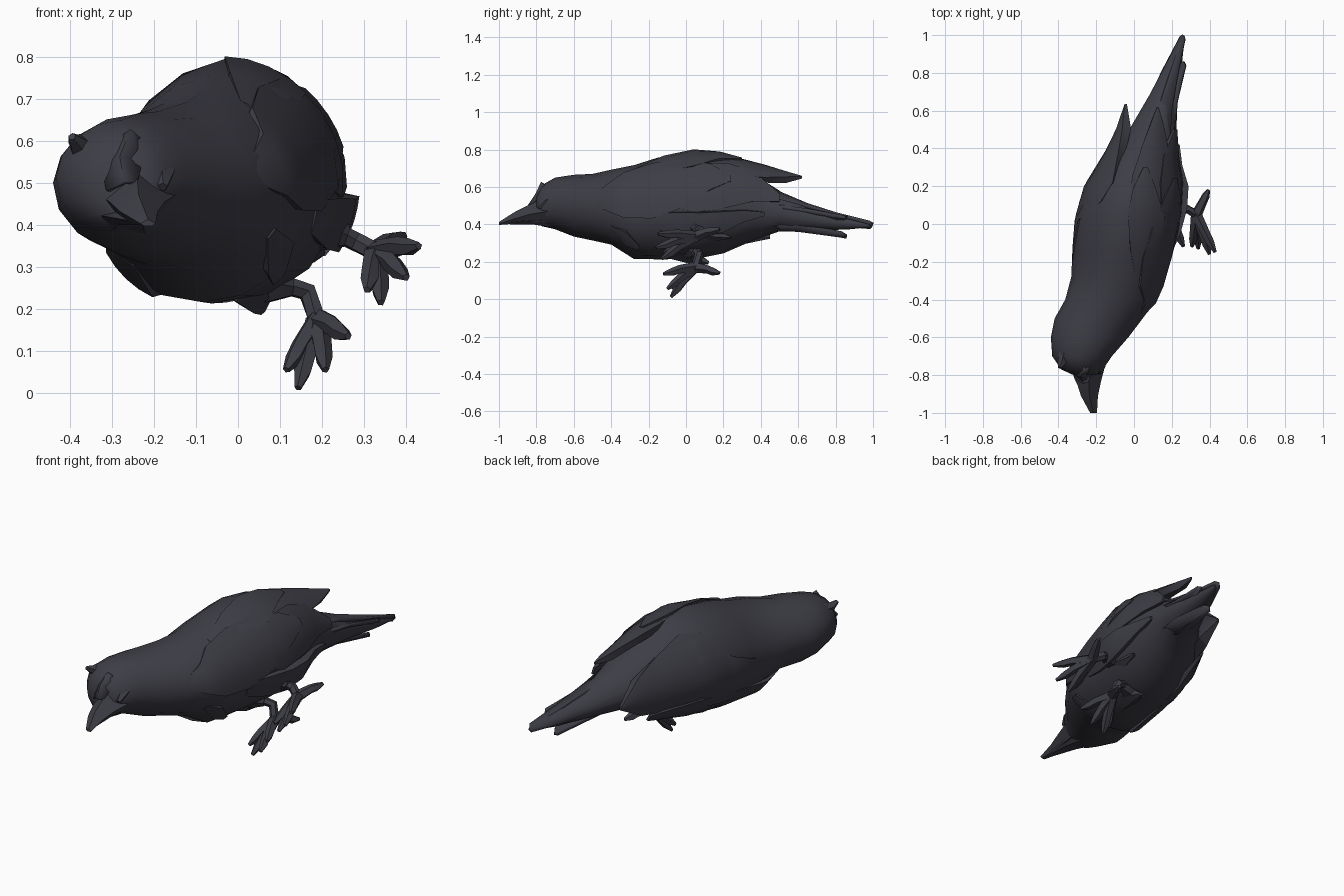
import bpy, bmesh, math
from mathutils import Vector

plumage = bpy.data.materials.new("charcoal plumage")
plumage.diffuse_color = (0.047, 0.047, 0.061, 1)


def finish(name, bm, angle=35):
    bmesh.ops.recalc_face_normals(bm, faces=bm.faces)
    mesh = bpy.data.meshes.new(name)
    bm.to_mesh(mesh)
    bm.free()
    mesh.materials.append(plumage)
    ob = bpy.data.objects.new(name, mesh)
    bpy.context.collection.objects.link(ob)
    bpy.ops.object.select_all(action='DESELECT')
    ob.select_set(True)
    bpy.context.view_layer.objects.active = ob
    bpy.ops.object.shade_smooth_by_angle(angle=math.radians(angle))
    return ob


def bridge(name, rings, angle=35):
    """Skin a list of closed point rings and cap both ends."""
    bm = bmesh.new()
    vs = [[bm.verts.new(p) for p in r] for r in rings]
    n = len(vs[0])
    for a, b in zip(vs, vs[1:]):
        for i in range(n):
            bm.faces.new((a[i], a[(i + 1) % n], b[(i + 1) % n], b[i]))
    bm.faces.new(vs[0])
    bm.faces.new(vs[-1])
    return finish(name, bm, angle)


def tube(name, stations, n=5, angle=30):
    """Tapered limb through (x, y, z, radius) stations."""
    pts = [Vector(s[:3]) for s in stations]
    rings = []
    for i, p in enumerate(pts):
        d = (pts[min(i + 1, len(pts) - 1)] - pts[max(i - 1, 0)]).normalized()
        u = d.cross(Vector((0.3, 0.2, 1))).normalized()
        v = d.cross(u)
        rings.append([p + stations[i][3] * (u * math.cos(t) + v * math.sin(t))
                      for t in (2 * math.pi * k / n for k in range(n))])
    return bridge(name, rings, angle)


def oval(y, cx, cz, rx, rz, deg, lift=0.0):
    """Section point: flatter on the upper far side, fuller below."""
    t = math.radians(deg)
    c, s = math.cos(t), math.sin(t)
    e = 2.1 if s <= 0 else 1.9 if c > 0 else 1.9 - 0.25 * min(1, max(0, (y + 0.5) / 0.3))
    f = (abs(c) ** e + abs(s) ** e) ** (-1 / e)
    return Vector((cx + (rx + lift) * c * f, y, cz + (rz + lift) * s * f))


# Body, neck, head and rump: y, centre x, centre z, half width, half height
body = [(-0.80, -0.26, 0.48, 0.06, 0.07), (-0.77, -0.275, 0.50, 0.11, 0.11),
        (-0.70, -0.275, 0.512, 0.158, 0.138), (-0.60, -0.235, 0.50, 0.205, 0.165),
        (-0.50, -0.187, 0.492, 0.233, 0.178), (-0.40, -0.122, 0.492, 0.242, 0.20),
        (-0.28, -0.085, 0.466, 0.247, 0.25), (-0.15, -0.063, 0.485, 0.262, 0.272),
        (0.05, -0.03, 0.505, 0.278, 0.29), (0.20, -0.005, 0.51, 0.26, 0.265),
        (0.35, 0.03, 0.495, 0.20, 0.185), (0.50, 0.10, 0.470, 0.125, 0.107),
        (0.68, 0.155, 0.435, 0.075, 0.066), (0.86, 0.215, 0.408, 0.04, 0.036),
        (0.98, 0.258, 0.395, 0.01, 0.01)]
bridge("body", [[oval(*r, k * 22.5) for k in range(16)] for r in body], 40)

# Wing envelope follows the body, then stays full toward the wing tips
envelope = body[:10] + [(0.35, 0.03, 0.50, 0.20, 0.235), (0.50, 0.07, 0.47, 0.165, 0.22),
                        (0.64, 0.10, 0.45, 0.14, 0.21)]


def surf(y, deg, lift):
    for a, b in zip(envelope, envelope[1:]):
        if y <= b[0]:
            t = (y - a[0]) / (b[0] - a[0])
            m = [p + (q - p) * t for p, q in zip(a, b)]
            return oval(y, m[1], m[2], m[3], m[4], deg, lift)


def wrap(name, stations, cols=5, depth=0.04):
    """Closed shell wrapped on the envelope: (y, start angle, end angle, lift)."""
    rings = []
    for y, a0, a1, lift in stations:
        d = 0.012 if y == stations[-1][0] else depth
        angs = [a0 + (a1 - a0) * k / (cols - 1) for k in range(cols)]
        rings.append([surf(y, a, lift) for a in angs] +
                     [surf(y, a, lift - d) for a in reversed(angs)])
    return bridge(name, rings, 28)


# Near wing: overlapping feather layers
wrap("near_wing_flank_feathers", [(-0.18, -22, -5, 0.0), (-0.04, -30, -6, 0.024),
     (0.08, -32, -8, 0.034), (0.2, -30, -8, 0.036), (0.31, -20, -6, 0.02), (0.42, -10, -5, 0.01)])
wrap("near_wing_secondaries", [(-0.15, 5, 40, 0.0), (0.05, -8, 50, 0.004),
     (0.22, -4, 56, 0.008), (0.36, 6, 52, 0.01), (0.50, 14, 26, 0.0)])
wrap("near_wing_coverts", [(-0.49, 2, 22, -0.005), (-0.42, -6, 38, 0.012),
     (-0.33, -10, 58, 0.014), (-0.18, -10, 64, 0.012), (-0.02, -2, 60, 0.008), (0.13, 16, 50, 0.012),
     (0.24, 28, 36, 0.014)])
wrap("near_wing_primaries", [(-0.1, 50, 75, 0.0), (0.08, 36, 90, 0.002),
     (0.25, 38, 94, 0.004), (0.42, 46, 91, 0.006), (0.53, 60, 86, 0.003), (0.62, 76, 79, 0.0)])
wrap("near_wing_shoulder_feathers", [(-0.28, 55, 68, 0.0), (-0.12, 44, 82, 0.008),
     (0.04, 46, 90, 0.008), (0.18, 62, 90, 0.012), (0.3, 76, 82, 0.012)])

# Far wing: one broad shell with a lower feather row
wrap("far_wing", [(-0.28, 182, 205, 0.0), (-0.12, 174, 218, 0.003), (0.02, 165, 220, 0.004),
     (0.12, 128, 220, 0.004), (0.22, 118, 218, 0.002), (0.38, 132, 214, 0.002),
     (0.50, 148, 206, 0.002), (0.635, 177, 182, 0.008)], 7, 0.06)
wrap("far_wing_lower_feathers", [(-0.36, 214, 236, 0.0), (-0.27, 210, 243, 0.014),
     (-0.05, 208, 243, 0.006), (0.2, 206, 240, 0.006), (0.45, 212, 222, 0.005)])

# Breast feathers on the near side
wrap("near_breast_feathers", [(-0.40, -38, -30, 0.0), (-0.32, -50, -28, 0.014), (-0.25, -52, -44, 0.012)])


def blade(name, left, mid, right, thick=0.012):
    """Ridged feather from three edge paths, thickened."""
    bm = bmesh.new()
    rows = [[bm.verts.new(p) for p in row] for row in zip(left, mid, right)]
    for a, b in zip(rows, rows[1:]):
        for i in range(2):
            bm.faces.new((a[i], a[i + 1], b[i + 1], b[i]))
    ob = finish(name, bm, 25)
    mod = ob.modifiers.new("thickness", 'SOLIDIFY')
    mod.thickness = thick
    mod.offset = 0


# Tail fan, tilted with the rolled body
blade("tail_centre", [(-0.01, 0.42, 0.44), (0.06, 0.6, 0.42), (0.15, 0.8, 0.395), (0.25, 0.99, 0.38)],
      [(0.07, 0.42, 0.58), (0.13, 0.6, 0.52), (0.195, 0.8, 0.455), (0.262, 1.0, 0.40)],
      [(0.19, 0.42, 0.55), (0.2, 0.6, 0.51), (0.235, 0.8, 0.455), (0.272, 0.98, 0.41)], 0.02)
blade("tail_near", [(0.1, 0.45, 0.43), (0.15, 0.62, 0.42), (0.255, 0.85, 0.43)],
      [(0.17, 0.45, 0.50), (0.19, 0.62, 0.47), (0.265, 0.86, 0.435)],
      [(0.215, 0.47, 0.50), (0.23, 0.65, 0.475), (0.275, 0.84, 0.44)], 0.02)
blade("tail_under", [(0.05, 0.4, 0.39), (0.1, 0.6, 0.38), (0.19, 0.85, 0.335)],
      [(0.12, 0.4, 0.375), (0.15, 0.6, 0.37), (0.205, 0.86, 0.335)],
      [(0.18, 0.4, 0.40), (0.2, 0.6, 0.40), (0.22, 0.83, 0.355)], 0.02)


# Beak: tapering ridged sections, with a lower bill
def beak(name, sections):
    bridge(name, [[(x - w, y, z), (x, y, z + up), (x + w, y, z), (x + w * 0.5, y, z - dn),
                   (x - w * 0.5, y, z - dn)] for x, y, z, w, up, dn in sections], 30)


beak("upper_beak", [(-0.24, -0.74, 0.47, 0.09, 0.08, 0.06), (-0.24, -0.83, 0.455, 0.066, 0.055, 0.045),
                    (-0.236, -0.91, 0.432, 0.045, 0.038, 0.028), (-0.214, -1.0, 0.403, 0.018, 0.01, 0.006)])
beak("lower_beak", [(-0.265, -0.70, 0.425, 0.085, 0.03, 0.045), (-0.255, -0.82, 0.42, 0.06, 0.02, 0.02),
                    (-0.23, -0.94, 0.41, 0.028, 0.008, 0.01)])

# Brow tufts, bristles and eyes
blade("bristle_tuft", [(-0.29, -0.74, 0.60), (-0.32, -0.77, 0.54), (-0.31, -0.81, 0.48)],
      [(-0.255, -0.77, 0.625), (-0.28, -0.80, 0.56), (-0.27, -0.84, 0.50)],
      [(-0.23, -0.75, 0.60), (-0.23, -0.78, 0.55), (-0.24, -0.83, 0.50)], 0.012)
for name, a, b, c in [
        ("far_brow", (-0.36, -0.64, 0.59, 0.03), (-0.38, -0.73, 0.59, 0.025), (-0.395, -0.76, 0.61, 0.01)),
        ("near_brow", (-0.17, -0.67, 0.55, 0.03), (-0.18, -0.75, 0.52, 0.03), (-0.18, -0.79, 0.49, 0.012)),
        ("far_cheek", (-0.39, -0.62, 0.51, 0.04), (-0.38, -0.72, 0.51, 0.03), (-0.33, -0.78, 0.49, 0.012))]:
    tube(name, [a, b, c], 5)
for name, pos in (("far_eye", (-0.36, -0.745, 0.465)), ("near_eye", (-0.175, -0.73, 0.515))):
    bm = bmesh.new()
    bmesh.ops.create_icosphere(bm, subdivisions=2, radius=0.025)
    bmesh.ops.translate(bm, verts=bm.verts, vec=pos)
    finish(name, bm)

# Feathered thighs and belly tufts
tube("low_thigh", [(-0.02, 0.02, 0.32, 0.10), (0.06, 0.04, 0.255, 0.06), (0.13, 0.05, 0.25, 0.022)], 6)
tube("high_thigh", [(0.14, 0.05, 0.44, 0.10), (0.20, 0.06, 0.39, 0.07), (0.26, 0.06, 0.37, 0.025)], 6)
tube("belly_tuft", [(0.0, -0.06, 0.28, 0.07), (0.04, 0.04, 0.225, 0.04), (0.055, 0.12, 0.195, 0.01)], 5)
tube("flank_tuft", [(0.15, 0.08, 0.36, 0.06), (0.18, 0.16, 0.34, 0.03), (0.20, 0.24, 0.33, 0.006)], 5)

# Legs and splayed, broad toes
legs = {
    "low": ([(0.10, 0.05, 0.26), (0.165, 0.07, 0.24), (0.19, 0.05, 0.17)],
            [(0.143, -0.08, 0.012), (0.115, -0.07, 0.055), (0.208, -0.10, 0.055),
             (0.262, -0.12, 0.135), (0.25, 0.18, 0.14)]),
    "high": ([(0.23, 0.06, 0.385), (0.28, 0.08, 0.36), (0.33, 0.05, 0.335)],
             [(0.34, -0.13, 0.215), (0.307, -0.12, 0.245), (0.40, -0.16, 0.275),
              (0.43, -0.15, 0.35), (0.395, 0.18, 0.375)])}
for side, (shank, tips) in legs.items():
    tube(side + "_leg", [(*p, 0.024) for p in shank], 6)
    ankle = Vector(shank[-1])
    for i, tip in enumerate(tips):
        tip = Vector(tip)
        mid = ankle.lerp(tip, 0.5) + Vector((0, 0, 0.006))
        tube(f"{side}_toe_{i + 1}", [(*ankle, 0.03), (*mid, 0.024),
             (*ankle.lerp(tip, 0.75), 0.022), (*tip, 0.009)], 5)
